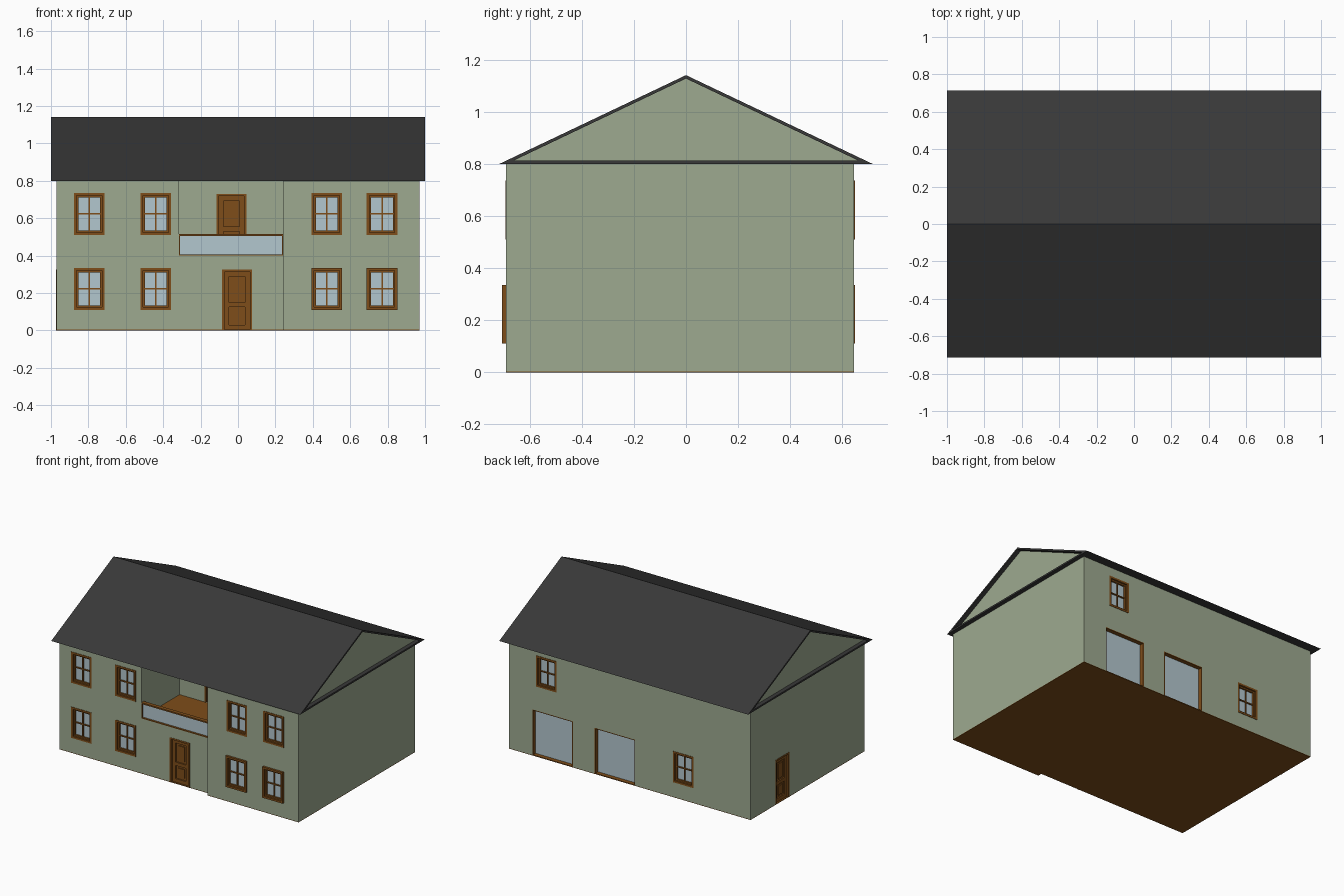
import bpy, bmesh
from math import pi
from mathutils import Matrix

if "Cube" in bpy.data.objects:
    bpy.data.objects.remove(bpy.data.objects["Cube"])


def material(name, rgb):
    m = bpy.data.materials.new(name)
    m.diffuse_color = (*rgb, 1)
    m.use_nodes = True
    m.node_tree.nodes["Principled BSDF"].inputs["Base Color"].default_value = m.diffuse_color
    return m


WALL = material("sage_wall", (0.34, 0.40, 0.28))
ROOF = material("dark_roof", (0.04, 0.04, 0.04))
WOOD = material("brown_wood", (0.21, 0.075, 0.01))
GLASS = material("pale_glass", (0.45, 0.57, 0.62))


def finish(name, bm, mat):
    bmesh.ops.recalc_face_normals(bm, faces=bm.faces)
    me = bpy.data.meshes.new(name)
    bm.to_mesh(me)
    bm.free()
    ob = bpy.data.objects.new(name, me)
    bpy.context.collection.objects.link(ob)
    if mat:
        me.materials.append(mat)
    return ob


def add_box(bm, b, mtx=Matrix()):
    x0, x1, y0, y1, z0, z1 = b
    m = Matrix.Translation(((x0 + x1) / 2, (y0 + y1) / 2, (z0 + z1) / 2))
    bmesh.ops.create_cube(bm, size=1, matrix=mtx @ m @ Matrix.Diagonal((x1 - x0, y1 - y0, z1 - z0, 1)))


def boxes(name, items, mat, mtx=Matrix()):
    bm = bmesh.new()
    for b in items:
        add_box(bm, b, mtx)
    return finish(name, bm, mat)


def prism(name, pts, vec, mat):
    bm = bmesh.new()
    f = bm.faces.new([bm.verts.new(p) for p in pts])
    r = bmesh.ops.extrude_face_region(bm, geom=[f])
    bmesh.ops.translate(bm, vec=vec, verts=[v for v in r["geom"] if isinstance(v, bmesh.types.BMVert)])
    return finish(name, bm, mat)


def ring(w, z0, z1, t, y0, y1):
    """Four boxes around a rectangle of half width w."""
    return [(-w, -w + t, y0, y1, z0, z1), (w - t, w, y0, y1, z0, z1),
            (-w + t, w - t, y0, y1, z1 - t, z1), (-w + t, w - t, y0, y1, z0, z0 + t)]


cuts = bmesh.new()  # all wall openings


# Openings: local x runs along the wall, local y goes into the wall
def place(x, y, rot):
    return Matrix.Translation((x, y, 0)) @ Matrix.Rotation(rot, 4, 'Z')


def window(name, x, y, z, rot=0, out=0.003):
    m, w, h = place(x, y, rot), 0.082, 0.225
    add_box(cuts, (-w, w, -0.1, 0.05, z, z + h), m)
    t = 0.014
    parts = ring(w, z, z + h, t, -out, 0.05)
    parts += ring(w - t, z + t, z + h - t, 0.01, 0.012 - out, 0.045)
    zc = z + h / 2
    parts += [(-0.004, 0.004, 0.016 - out, 0.04, z + t, z + h - t),
              (-w + t, w - t, 0.016 - out, 0.04, zc - 0.004, zc + 0.004)]
    boxes(name + "_frame", parts, WOOD, m)
    boxes(name + "_glass", [(-w + t, w - t, 0.024 - out, 0.035, z + t, z + h - t)], GLASS, m)


def door(name, x, y, z, rot=0):
    m, w, h = place(x, y, rot), 0.08, 0.325
    add_box(cuts, (-w, w, -0.1, 0.05, z - (0.1 if z < 0.1 else 0), z + h), m)
    boxes(name + "_frame", ring(w, z, z + h, 0.012, -0.002, 0.05)[:3], WOOD, m)
    i = w - 0.012
    top = z + h - 0.012
    leaf = [(-i, i, 0.022, 0.045, z, top),                       # panel backing
            (-i, -i + 0.025, 0.012, 0.022, z, top), (i - 0.025, i, 0.012, 0.022, z, top)]
    leaf += [(-i + 0.025, i - 0.025, 0.012, 0.022, a, b)         # rails
             for a, b in ((z, z + 0.03), (z + 0.125, z + 0.15), (top - 0.025, top))]
    leaf += [(-0.025, 0.025, 0.015, 0.022, a, b)                 # raised panels
             for a, b in ((z + 0.045, z + 0.11), (z + 0.165, top - 0.04))]
    boxes(name + "_leaf", leaf, WOOD, m)


def patio_door(name, x, y, rot):
    m, w, h = place(x, y, rot), 0.163, 0.335
    add_box(cuts, (-w, w, -0.1, 0.05, -0.1, h), m)
    boxes(name + "_frame", ring(w, 0, h, 0.006, 0, 0.05), WOOD, m)
    boxes(name + "_glass", [(-w + 0.006, w - 0.006, 0.03, 0.04, 0.006, h - 0.006)], GLASS, m)


FL, FR, BACK = -0.66, -0.69, 0.645  # front left, front right, back planes

for i, x in enumerate((-0.795, -0.44, 0.475, 0.77)):
    y = FL if x < 0 else FR
    window(f"front_upper_window_{i}", x, y, 0.51)
    window(f"front_lower_window_{i}", x, y, 0.11, out=0.003 if x < 0 else 0.015)
window("back_upper_window", 0.67, BACK, 0.51, pi)
window("back_lower_window", -0.43, BACK, 0.11, pi)
patio_door("patio_door_a", 0.62, BACK, pi)
patio_door("patio_door_b", 0.12, BACK, pi)
door("front_door", -0.005, FL, 0)
door("side_door", -0.97, 0.28, 0, -pi / 2)
door("balcony_door", -0.035, -0.22, 0.405)

# Walls: stepped footprint, with the openings and balcony recess cut out
foot = [(-0.97, FL), (0.24, FL), (0.24, FR), (0.97, FR), (0.97, BACK), (-0.97, BACK)]
walls = prism("walls", [(x, y, 0.004) for x, y in foot], (0, 0, 0.798), WALL)
prism("ground_floor", [(x, y, 0) for x, y in foot], (0, 0, 0.004), WOOD)
recess = boxes("recess_cutter", [(-0.315, 0.24, -0.8, -0.22, 0.40, 0.9)], None)
openings = finish("opening_cutter", cuts, None)
# the balcony door opening must only reach into the recess
for cutter in (recess, openings):
    mod = walls.modifiers.new("cut", 'BOOLEAN')
    mod.operation = 'DIFFERENCE'
    mod.solver = 'EXACT'
    mod.object = cutter
    bpy.context.view_layer.objects.active = walls
    bpy.ops.object.modifier_apply(modifier=mod.name)
    bpy.data.objects.remove(cutter)

# Balcony
boxes("balcony_floor", [(-0.315, 0.24, FL, -0.22, 0.398, 0.405)], WOOD)
boxes("balcony_rail", [(-0.315, 0.24, FL, -0.632, 0.505, 0.515),
                       (-0.315, -0.311, FL, -0.632, 0.405, 0.505),
                       (0.236, 0.24, FL, -0.632, 0.405, 0.505)], WOOD)
boxes("balcony_glass", [(-0.311, 0.236, -0.645, -0.638, 0.405, 0.505)], GLASS)

# Roof: triangular tube with the gable walls set inside it
outer = [(-0.715, 0.80), (0.715, 0.80), (0, 1.14)]
inner = [(-0.662, 0.812), (0.662, 0.812), (0, 1.127)]
bm = bmesh.new()
loops = [[bm.verts.new((x, *p)) for p in tri] for x in (-1, 1) for tri in (outer, inner)]
for a, b in ((0, 1), (2, 3), (0, 2), (1, 3)):
    for i in range(3):
        j = (i + 1) % 3
        bm.faces.new((loops[a][i], loops[a][j], loops[b][j], loops[b][i]))
finish("roof", bm, ROOF)
prism("gable_walls", [(-0.97, *p) for p in inner], (1.94, 0, 0), WALL)
